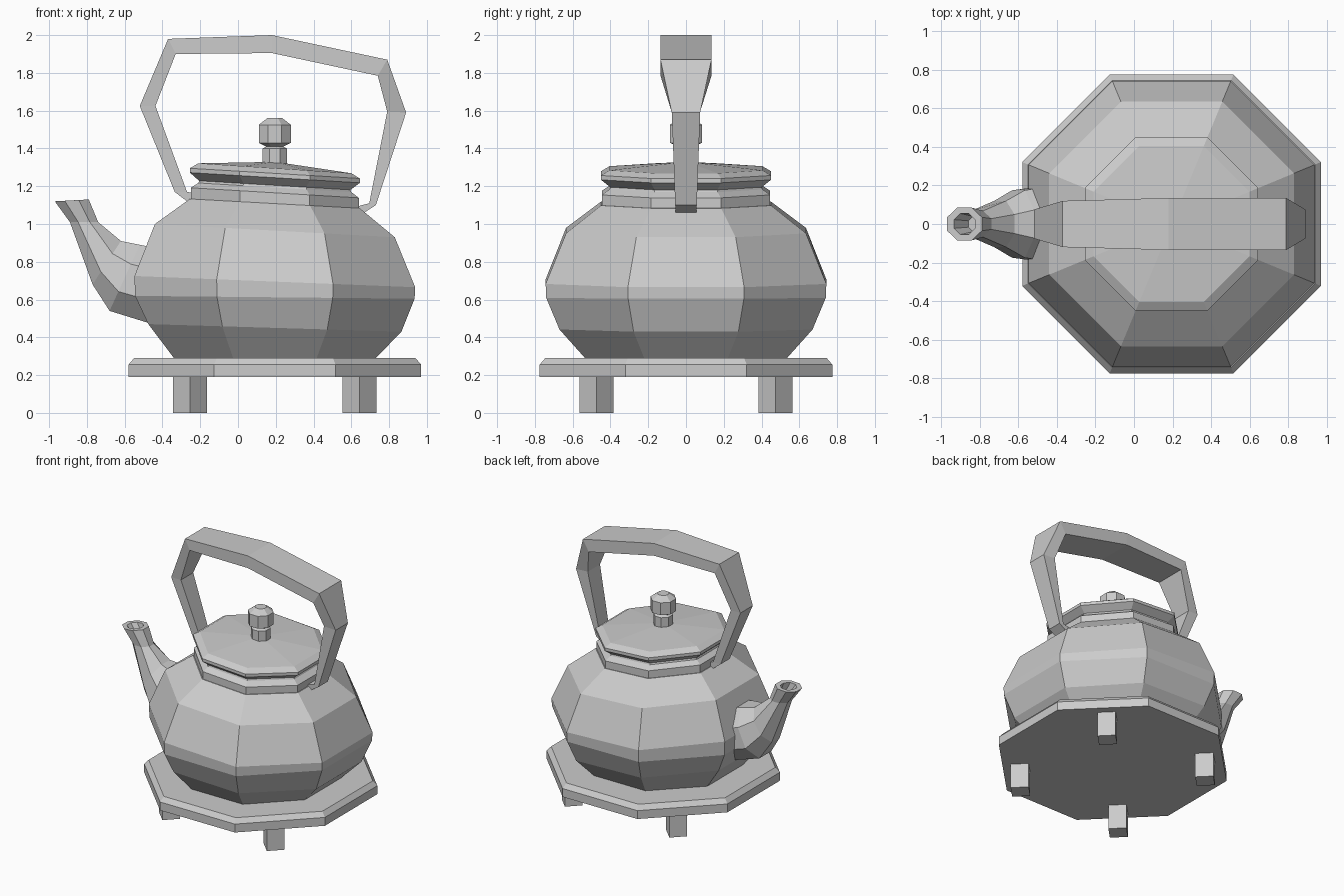
import bpy, bmesh
from math import cos, sin, pi

if "Cube" in bpy.data.objects:
    bpy.data.objects.remove(bpy.data.objects["Cube"])

CX = 0.195            # axis of the pot
N = 8
K = 1 / cos(pi / N)   # apothem to corner radius


def skin(name, rings, cap=True):
    """Bridge rings of points with quads, capping both ends."""
    bm = bmesh.new()
    loops = [[bm.verts.new(p) for p in ring] for ring in rings]
    for a, b in zip(loops, loops[1:]):
        n = len(a)
        for i in range(n):
            j = (i + 1) % n
            bm.faces.new((a[i], a[j], b[j], b[i]))
    if cap:
        bm.faces.new(loops[0][::-1])
        bm.faces.new(loops[-1])
    bmesh.ops.recalc_face_normals(bm, faces=bm.faces)
    mesh = bpy.data.meshes.new(name)
    bm.to_mesh(mesh)
    bm.free()
    obj = bpy.data.objects.new(name, mesh)
    bpy.context.collection.objects.link(obj)
    return obj


def corners():
    return [(K * cos((i + .5) * 2 * pi / N), K * sin((i + .5) * 2 * pi / N)) for i in range(N)]


def turned(name, profile):
    """Octagonal lathe; profile rows are (apothem, height, tilt along x)."""
    return skin(name, [[(CX + r * c, r * s, z + t * r * c) for c, s in corners()]
                       for r, z, t in profile])


# Tray, body, lid and knob
turned("tray", [(.775, .19, 0), (.775, .255, 0), (.745, .29, 0)])
turned("body", [(.53, .285, 0), (.67, .45, -.03), (.74, .612, -.01), (.743, .695, -.04),
                (.635, .965, -.055), (.45, 1.108, -.055)])
turned("neck_rim", [(.445, 1.095, -.06), (.445, 1.165, -.06), (.405, 1.193, -.06),
                    (.395, 1.22, -.06)])
turned("lid", [(.395, 1.2, -.06), (.45, 1.245, -.06), (.45, 1.268, -.06),
               (.405, 1.295, -.065), (.05, 1.325, -.06)])
turned("knob", [(.065, 1.3, 0), (.065, 1.4, 0), (.045, 1.41, 0), (.085, 1.43, 0),
                (.085, 1.525, 0), (.04, 1.56, 0)])

# Four square legs set on the diagonals
for sx, side in ((-1, "left"), (1, "right")):
    for sy, end in ((-1, "front"), (1, "back")):
        x, y, d = CX + sx * .448, sy * .475, .09
        foot = [(x + d, y), (x, y + d), (x - d, y), (x, y - d)]
        skin(f"{end}_{side}_leg", [[(*p, z) for p in foot] for z in (0, .2)])


def spout_ring(top, low, hw):
    """Octagon spanning a top and a low point in the xz plane."""
    mx, mz = (top[0] + low[0]) / 2, (top[1] + low[1]) / 2
    ux, uz = (top[0] - low[0]) / 2, (top[1] - low[1]) / 2
    return [(mx + ux * c, hw * s, mz + uz * c) for c, s in corners()]


# Spout: root to lip, then down into the bore
skin("spout", [spout_ring(*s) for s in (
    ((-.38, .86), (-.47, .475), .2),
    ((-.52, .89), (-.68, .54), .175),
    ((-.62, .91), (-.77, .68), .12),
    ((-.74, 1.01), (-.89, 1.01), .068),
    ((-.79, 1.13), (-.97, 1.12), .085),
    ((-.825, 1.128), (-.935, 1.122), .055),
    ((-.78, 1.02), (-.86, 1.02), .04))])

# Handle: outer point, inner point, half width
handle = [
    ((-.27, 1.12), (-.22, 1.16), .055),
    ((-.335, 1.17), (-.27, 1.17), .055),
    ((-.52, 1.625), (-.437, 1.625), .075),
    ((-.37, 1.98), (-.33, 1.9), .12),
    ((.18, 2.0), (.18, 1.905), .135),
    ((.79, 1.87), (.74, 1.785), .135),
    ((.89, 1.59), (.79, 1.595), .075),
    ((.73, 1.1), (.695, 1.11), .057),
    ((.66, 1.055), (.62, 1.09), .055)]
skin("handle", [[(o[0], -w, o[1]), (o[0], w, o[1]), (i[0], w, i[1]), (i[0], -w, i[1])]
                for o, i, w in handle])
